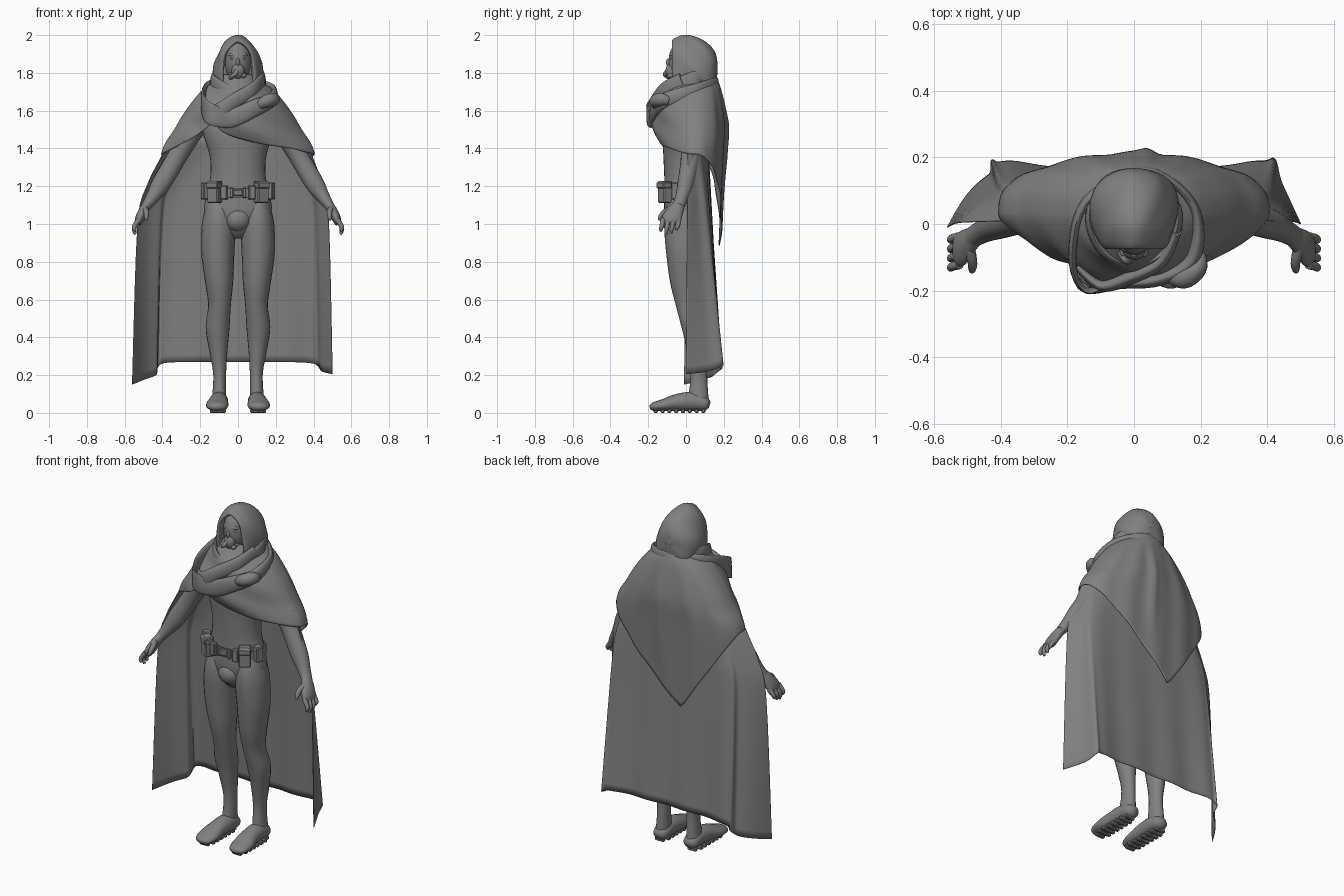
import bpy, bmesh, math
from mathutils import Vector, Matrix

old = bpy.data.objects.get("Cube")
if old:
    bpy.data.objects.remove(old, do_unlink=True)

grey = bpy.data.materials.new("plain_grey")
grey.use_nodes = True
grey.diffuse_color = (0.22, 0.22, 0.22, 1)
grey.node_tree.nodes["Principled BSDF"].inputs["Base Color"].default_value = (0.22, 0.22, 0.22, 1)


def finish(name, bm, angle=50, thick=0):
    bmesh.ops.recalc_face_normals(bm, faces=bm.faces)
    mesh = bpy.data.meshes.new(name)
    bm.to_mesh(mesh)
    bm.free()
    mesh.materials.append(grey)
    ob = bpy.data.objects.new(name, mesh)
    bpy.context.collection.objects.link(ob)
    bpy.context.view_layer.objects.active = ob
    bpy.ops.object.select_all(action='DESELECT')
    ob.select_set(True)
    bpy.ops.object.shade_smooth_by_angle(angle=math.radians(angle))
    if thick:
        mod = ob.modifiers.new("thickness", 'SOLIDIFY')
        mod.thickness = thick
        mod.offset = 0
    return ob


def smooth(pts, n=5, closed=False):
    """Catmull-Rom through tuples of any length."""
    out, m = [], len(pts)
    for i in range(m if closed else m - 1):
        pick = [pts[(i + k) % m] if closed else pts[min(max(i + k, 0), m - 1)] for k in (-1, 0, 1, 2)]
        for j in range(n):
            t = j / n
            out.append(tuple(b + t / 2 * (c - a + t * (2 * a - 5 * b + 4 * c - d + t * (3 * (b - c) + d - a)))
                             for a, b, c, d in zip(*pick)))
    return out if closed else out + [tuple(pts[-1])]


def lookup(table, x):
    """Linear read of a table sorted by its first column."""
    for p, q in zip(table, table[1:]):
        if x <= q[0]:
            t = max(0, (x - p[0]) / (q[0] - p[0]))
            return [a + (b - a) * t for a, b in zip(p[1:], q[1:])]
    return list(table[-1][1:])


def sheet(name, rows, wrap=False, ring=False, caps=False, thick=0):
    """Skin over rows of points; wrap closes each row, ring joins last row to first."""
    bm = bmesh.new()
    vs = [[bm.verts.new(p) for p in row] for row in rows]
    cols = len(rows[0])
    for i in range(len(rows) if ring else len(rows) - 1):
        a, b = vs[i], vs[(i + 1) % len(rows)]
        for j in range(cols if wrap else cols - 1):
            k = (j + 1) % cols
            bm.faces.new((a[j], a[k], b[k], b[j]))
    if caps:
        bm.faces.new(vs[0])
        bm.faces.new(vs[-1])
    return finish(name, bm, thick=thick)


def tube(name, pts, ref=(0, 1, 0), closed=False, sides=20, n=5):
    """Elliptic tube along (x, y, z, half width, half depth)."""
    path = smooth(pts, n, closed)
    rows, m = [], len(path)
    for i, p in enumerate(path):
        a, b = (path[i - 1], path[(i + 1) % m]) if closed else (path[max(i - 1, 0)], path[min(i + 1, m - 1)])
        tan = (Vector(b[:3]) - Vector(a[:3])).normalized()
        side = tan.cross(Vector(ref)).normalized()
        up = side.cross(tan)
        rows.append([Vector(p[:3]) + side * p[3] * math.cos(t) + up * p[4] * math.sin(t)
                     for t in (2 * math.pi * k / sides for k in range(sides))])
    return sheet(name, rows, True, closed, not closed)


def ball(name, loc, size):
    bm = bmesh.new()
    bmesh.ops.create_uvsphere(bm, u_segments=24, v_segments=14, radius=1)
    bm.transform(Matrix.Translation(loc) @ Matrix.Diagonal((*size, 1)))
    return finish(name, bm)


def box(name, loc, size, turn=0, bevel=0.005):
    bm = bmesh.new()
    bmesh.ops.create_cube(bm, size=1, matrix=Matrix.Diagonal((*size, 1)))
    bmesh.ops.bevel(bm, geom=bm.edges[:], offset=bevel, segments=1, affect='EDGES')
    bm.transform(Matrix.Translation(loc) @ Matrix.Rotation(turn, 4, 'Z'))
    return finish(name, bm, 30)


def flip(pts, s):
    return [(p[0] * s, *p[1:]) for p in pts]


# Torso and pelvis
tube("torso", [(0, 0, .93, .04, .05), (0, -.005, .98, .11, .09), (0, -.005, 1.06, .175, .11), (0, -.005, 1.15, .17, .11),
               (0, -.01, 1.25, .147, .105), (0, -.01, 1.36, .15, .11), (0, 0, 1.48, .185, .125),
               (0, .02, 1.58, .19, .105), (0, .03, 1.66, .11, .075), (0, .03, 1.8, .055, .06)], sides=32)
ball("groin", (0, -.062, 1.025), (.072, .07, .07))

# Limbs, mirrored
for s, side in ((1, "left"), (-1, "right")):
    tube(side + "_leg", flip([(.1, -.005, 1.14, .06, .08), (.1, -.01, 1.06, .08, .1), (.103, -.01, .98, .09, .105),
                              (.107, -.005, .85, .088, .1),
                              (.1, 0, .7, .075, .085), (.098, .015, .57, .06, .067), (.108, .045, .45, .063, .066),
                              (.103, .062, .32, .047, .054), (.097, .068, .2, .034, .044),
                              (.1, .065, .07, .038, .055)], s))
    tube(side + "_shoe", flip([(.1, .125, .04, .015, .015), (.1, .105, .046, .042, .036), (.1, .04, .06, .048, .05),
                               (.104, -.04, .056, .052, .046), (.11, -.12, .041, .06, .032),
                               (.11, -.175, .032, .045, .022), (.11, -.192, .028, .012, .008)], s), ref=(0, 0, 1))
    for k in range(8):
        box(f"{side}_sole_lug_{k}", (s * .107, -.16 + k * .036, .011), (.06 if k in (0, 7) else .085, .022, .022))
    tube(side + "_arm", flip([(.17, .03, 1.6, .06, .07), (.24, .03, 1.5, .06, .065), (.32, .025, 1.36, .052, .052),
                              (.405, .0, 1.215, .05, .045), (.45, -.02, 1.145, .036, .036),
                              (.485, -.04, 1.095, .026, .032)], s))
    tube(side + "_palm", flip([(.475, -.035, 1.11, .024, .03), (.5, -.055, 1.07, .026, .042),
                               (.52, -.075, 1.03, .024, .052), (.53, -.08, 1.0, .016, .05)], s))
    for k in range(4):
        y = -.122 + k * .028
        dip = .018 * abs(k - 1.3)
        tube(f"{side}_finger_{k}", flip([(.523, y, 1.025, .014, .014), (.544, y - .005, .995, .013, .013),
                                         (.55, y - .01, .965 + dip / 2, .011, .011), (.543, y - .012, .94 + dip, .007, .007)], s),
             sides=10, n=3)
    tube(side + "_thumb", flip([(.495, -.07, 1.085, .016, .018), (.485, -.11, 1.065, .015, .016),
                                (.485, -.135, 1.04, .012, .012), (.488, -.142, 1.02, .006, .006)], s), sides=10, n=3)

# Belt with pouches and buckle
belt = [[((.162 + o) * math.cos(t), -.005 + (.118 + o) * math.sin(t), z) for t in (math.tau * k / 40 for k in range(40))]
        for o, z in ((0, 1.14), (.008, 1.14), (.008, 1.19), (0, 1.19))]
sheet("belt", belt, True, True)
for s, side in ((1, "left"), (-1, "right")):
    box(side + "_side_pouch", (s * .168, -.05, 1.175), (.04, .05, .09), s * 1.1)
    box(side + "_large_pouch", (s * .124, -.112, 1.17), (.066, .05, .115), s * .55)
    box(side + "_pouch_flap", (s * .126, -.116, 1.205), (.071, .054, .035), s * .55)
    box(side + "_small_pouch", (s * .073, -.125, 1.167), (.036, .03, .075), s * .2)
    box(side + "_buckle_bar", (s * .035, -.132, 1.165), (.02, .016, .055))
box("buckle", (0, -.132, 1.165), (.05, .014, .034))

# Head and breathing mask
ball("head", (0, -.005, 1.86), (.07, .088, .118))
ball("jaw", (0, -.035, 1.785), (.052, .052, .05))
ball("brow", (0, -.062, 1.895), (.052, .025, .014))
ball("nose", (0, -.088, 1.855), (.011, .018, .024))
ball("mask", (0, -.078, 1.81), (.034, .03, .042))
tube("mask_hose", [(-.005, -.095, 1.81, .014, .014), (-.02, -.11, 1.79, .012, .012), (-.04, -.085, 1.775, .012, .012)],
     (0, 0, 1), sides=12)
for s, side in ((1, "left"), (-1, "right")):
    ball(side + "_eye", (s * .027, -.076, 1.876), (.012, .01, .007))
    ball(side + "_filter", (s * .03, -.082, 1.785), (.013, .018, .013))

# Hood: loops from the turned-in rim round the face to the back of the head
rows = []
for y, w, top, low in smooth([(-.02, .076, 1.955, 1.72), (-.065, .081, 1.963, 1.7), (-.072, .09, 1.972, 1.69), (-.05, .106, 1.987, 1.68),
                              (0, .122, 2, 1.67), (.07, .126, 1.982, 1.67), (.125, .106, 1.945, 1.68),
                              (.156, .06, 1.9, 1.73), (.166, .006, 1.84, 1.828)], 4):
    mid, h = (top + low) / 2, (top - low) / 2
    rows.append([(w * math.cos(t) * (1 - .18 * math.sin(t)) + .004 * math.sin(5 * t + 30 * y),
                  y - .02 * math.sin(t) * abs(math.sin(t)) * (y < 0) * (t > math.pi), mid + h * math.sin(t))
                 for t in (math.tau * k / 48 for k in range(48))])
sheet("hood", rows, True, caps=True, thick=.004)

# Shawl: girth by height, pointed hem at the back
girth = smooth([(.88, .42, -.1, .182), (1.1, .42, -.1, .192), (1.37, .405, -.13, .204), (1.5, .335, -.165, .213), (1.6, .275, -.17, .203),
                (1.7, .195, -.13, .185), (1.75, .13, -.1, .17), (1.79, .1, -.07, .15)])
front_hem = smooth([(-.4, 1.37), (-.27, 1.45), (-.17, 1.53), (-.1, 1.49), (0, 1.455), (.15, 1.42), (.28, 1.4), (.4, 1.37)])
rows = []
for i in range(37):
    row = []
    for k in range(120):
        t = math.tau * k / 120
        c, sn = math.cos(t), math.sin(t)
        tip = c + .22
        hem = .88 + .49 * abs(tip) / (1.22 if tip > 0 else .78) if sn > 0 else lookup(front_hem, .4 * c)[0]
        z = 1.79 + (hem - 1.79) * i / 36
        rx, yf, yb = lookup(girth, z)
        y = .03 + (yb - .03) * sn ** .75 if sn > 0 else .03 - (.03 - yf) * abs(sn) ** 1.3
        drop = min(1, i / 12)
        if sn > 0:
            ridge = math.exp(-((rx * c - .04) / .025) ** 2) * max(0, min(1, (z - 1.1) * 4))
            y += drop * (.004 * math.sin(13 * t) * sn + .014 * ridge)
        else:
            y += drop * .009 * math.sin(34 * (z + .45 * rx * c)) * sn
        row.append((rx * c, y, z))
    rows.append(row)
sheet("shawl", rows, True, thick=.005)

# Scarf folds wound round the neck
tube("inner_scarf", [(0, -.125, 1.675, .012, .04), (.1, -.075, 1.71, .014, .045), (.128, .05, 1.76, .014, .05),
                     (0, .152, 1.785, .012, .045), (-.128, .05, 1.755, .014, .05), (-.1, -.075, 1.72, .014, .045)],
     (0, 0, 1), True)
tube("outer_scarf", [(-.15, -.195, 1.585, .01, .055), (-.04, -.18, 1.56, .015, .05), (.08, -.165, 1.61, .02, .045),
                     (.18, -.1, 1.66, .022, .04), (.175, .06, 1.7, .015, .045), (.03, .16, 1.74, .014, .04),
                     (-.14, .07, 1.72, .016, .045), (-.185, -.09, 1.65, .012, .055)], (0, 0, 1), True)
tube("crossed_scarf", [(.13, -.02, 1.76, .014, .04), (.08, -.115, 1.71, .018, .04), (-.02, -.165, 1.65, .02, .04),
                       (-.1, -.185, 1.6, .016, .04), (-.17, -.13, 1.59, .01, .03)], (0, 0, 1))
tube("scarf_knot", [(.11, -.16, 1.63, .02, .024), (.15, -.16, 1.65, .034, .034), (.19, -.13, 1.66, .03, .034),
                    (.2, -.09, 1.65, .015, .02)], (0, 0, 1))

# Long cape: plan line spreads quickly from the shoulders to the hem
plan = smooth([(-.56, -.01, .15), (-.5, .09, .175), (-.435, .15, .2), (-.425, .19, .24), (-.38, .185, .265), (-.2, .175, .27),
               (0, .175, .27), (.2, .175, .27), (.37, .185, .265), (.42, .195, .25), (.445, .12, .22), (.5, 0, .205)], 9)
spread = smooth([(0, 0), (.07, .2), (.2, .62), (.36, .86), (1, 1)])
rows = []
for i in range(31):
    v = i / 30
    m = lookup(spread, v)[0]
    row = []
    for k, (x, y, low) in enumerate(plan):
        u = math.pi * k / (len(plan) - 1)
        fold = .005 * math.sin(k * .55) * v * math.sin(u)
        row.append((m * x - (1 - m) * .36 * math.cos(u), (1 - v) * (.01 + .105 * math.sin(u)) + v * y + fold,
                    1.46 + (low - 1.46) * v))
    rows.append(row)
sheet("long_cape", rows, thick=.003)
